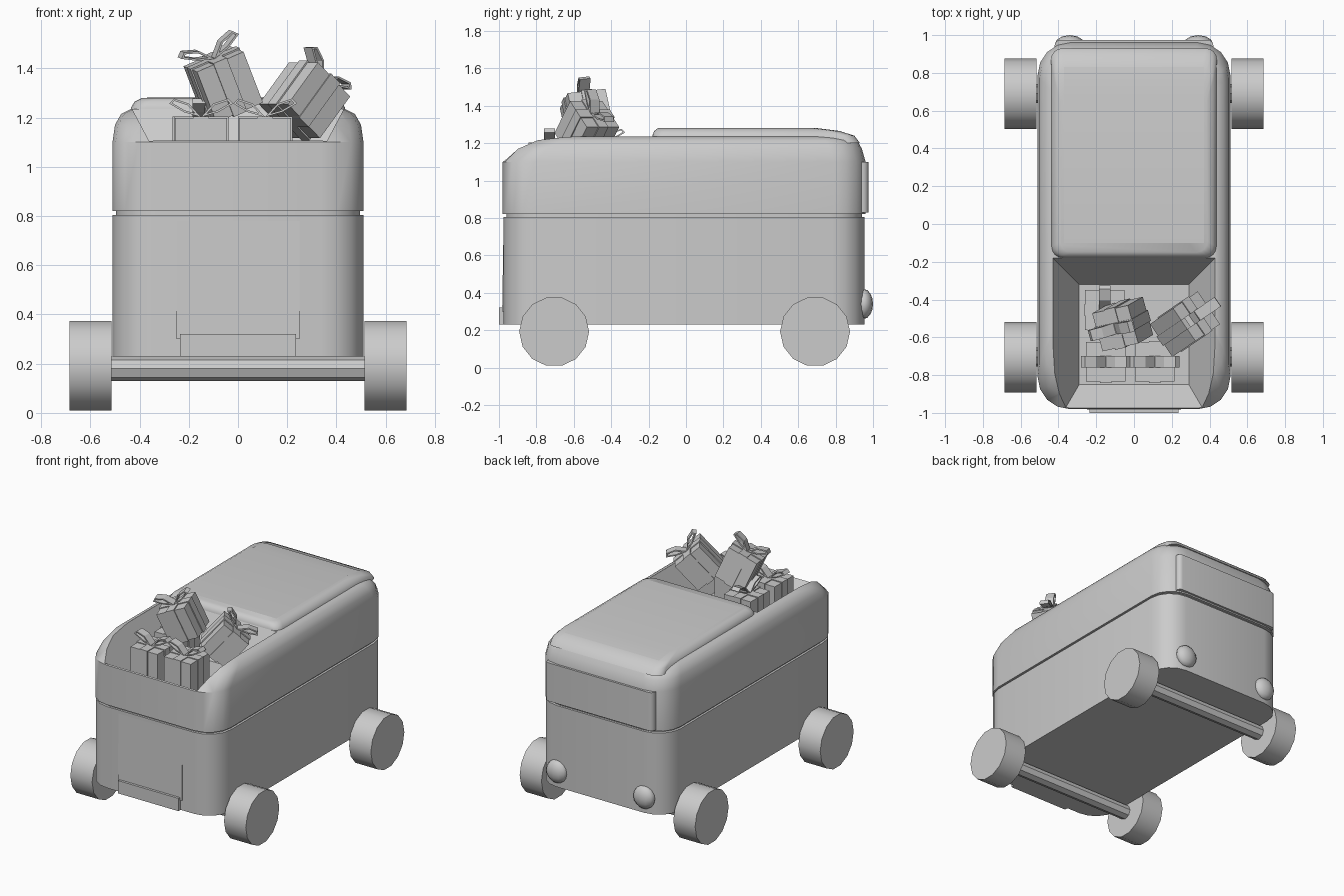
import bpy, bmesh, math
from mathutils import Matrix, Vector, Euler

cube = bpy.data.objects.get("Cube")
if cube:
    bpy.data.objects.remove(cube, do_unlink=True)

grey = bpy.data.materials.new("plain_grey")
grey.use_nodes = True
grey.diffuse_color = (0.6, 0.6, 0.6, 1)
grey.node_tree.nodes["Principled BSDF"].inputs["Base Color"].default_value = grey.diffuse_color


def finish(name, bm, smooth=None):
    """Turn a bmesh into a named, coloured object."""
    bmesh.ops.recalc_face_normals(bm, faces=bm.faces)
    mesh = bpy.data.meshes.new(name)
    bm.to_mesh(mesh)
    bm.free()
    mesh.materials.append(grey)
    obj = bpy.data.objects.new(name, mesh)
    bpy.context.collection.objects.link(obj)
    if smooth:
        shade(obj, smooth)
    return obj


def select(obj):
    bpy.ops.object.select_all(action='DESELECT')
    obj.select_set(True)
    bpy.context.view_layer.objects.active = obj


def shade(obj, degrees):
    select(obj)
    bpy.ops.object.shade_smooth_by_angle(angle=math.radians(degrees))


def ring(z, hx, y0, y1, r, segs=4):
    """Rounded rectangle at height z."""
    pts = []
    corners = [(hx - r, y1 - r), (r - hx, y1 - r), (r - hx, y0 + r), (hx - r, y0 + r)]
    for i, (cx, cy) in enumerate(corners):
        for k in range(segs + 1 if r > 0 else 1):
            a = math.pi / 2 * (i + k / segs)
            pts.append(Vector((cx + r * math.cos(a), cy + r * math.sin(a), z)))
    return pts


def loft(name, rings, smooth=None):
    bm = bmesh.new()
    loops = [[bm.verts.new(p) for p in pts] for pts in rings]
    for a, b in zip(loops, loops[1:]):
        for i in range(len(a)):
            j = (i + 1) % len(a)
            bm.faces.new((a[i], a[j], b[j], b[i]))
    bm.faces.new(loops[0])
    bm.faces.new(loops[-1])
    return finish(name, bm, smooth)


def add_box(bm, size, centre=(0, 0, 0)):
    bmesh.ops.create_cube(bm, size=1, matrix=Matrix.Translation(centre) @ Matrix.Diagonal((*size, 1)))


def box(name, size, centre):
    bm = bmesh.new()
    add_box(bm, size, centre)
    return finish(name, bm)


def cylinder(name, centre, radius, length, sides):
    bm = bmesh.new()
    mat = Matrix.Translation(centre) @ Matrix.Rotation(math.pi / 2, 4, 'Y')
    bmesh.ops.create_cone(bm, cap_ends=True, segments=sides, radius1=radius,
                          radius2=radius, depth=length, matrix=mat)
    return finish(name, bm, 40)


# Lower body and the recessed seam above it
R = 0.17
loft("lower_body", [ring(0.23, 0.51, -0.975, 0.955, R), ring(0.805, 0.51, -0.975, 0.955, R)], 35)
loft("body_seam", [ring(0.79, 0.495, -0.96, 0.94, R), ring(0.84, 0.495, -0.96, 0.94, R)], 35)

# Upper body, rounding over at the shoulders and sloping at the front
upper = loft("upper_body", [
    ring(0.82, 0.51, -0.98, 0.96, R),
    ring(1.10, 0.51, -0.98, 0.96, R),
    ring(1.17, 0.50, -0.91, 0.94, R),
    ring(1.215, 0.475, -0.84, 0.915, R),
    ring(1.235, 0.435, -0.74, 0.87, R)])

# Sloped cargo bay cut into the upper body
cutter = loft("bay_cutter", [
    ring(0.97, 0.29, -0.85, -0.32, 0),
    ring(1.235, 0.43, -1.09, -0.18, 0),
    ring(1.35, 0.45, -1.2, -0.18, 0)])
cut = upper.modifiers.new("bay", 'BOOLEAN')
cut.object = cutter
cut.operation = 'DIFFERENCE'
cut.solver = 'EXACT'
select(upper)
bpy.ops.object.modifier_apply(modifier=cut.name)
bpy.data.objects.remove(cutter, do_unlink=True)
shade(upper, 35)

# Raised lid behind the bay
loft("lid", [
    ring(1.20, 0.44, -0.18, 0.93, 0.06),
    ring(1.24, 0.435, -0.18, 0.90, 0.06),
    ring(1.265, 0.42, -0.17, 0.82, 0.06),
    ring(1.28, 0.39, -0.15, 0.70, 0.06)], 40)

# Thin panel following the top of the lid
bm = bmesh.new()
strip = [[bm.verts.new((x, y, z)) for x in (-0.37, 0.37)]
         for y, z in ((-0.10, 1.282), (0.70, 1.282), (0.83, 1.264))]
for a, b in zip(strip, strip[1:]):
    bm.faces.new((a[0], a[1], b[1], b[0]))
bmesh.ops.solidify(bm, geom=bm.faces[:], thickness=0.006)
finish("lid_panel", bm, 30)

# Front panel wedge, front step and rear plate
loft("front_panel", [
    ring(0.30, 0.25, -0.983, -0.95, 0),
    ring(0.78, 0.25, -0.975, -0.95, 0)])
box("front_step", (0.47, 0.06, 0.09), (0, -0.97, 0.275))
loft("rear_plate", [ring(0.83, 0.42, 0.90, 0.975, 0.03), ring(1.10, 0.42, 0.90, 0.975, 0.03)], 40)

# Wheels and axles
for end, y in (("front", -0.705), ("rear", 0.69)):
    cylinder(end + "_axle", (0, y, 0.18), 0.05, 1.06, 8)
    for side, s in (("left", 1), ("right", -1)):
        cylinder(f"{end}_wheel_{side}", (s * 0.6, y, 0.192), 0.187, 0.17, 14)

# Domed tail lamps
for side, s in (("left", 1), ("right", -1)):
    bm = bmesh.new()
    mat = Matrix.Translation((s * 0.34, 0.95, 0.34)) @ Matrix.Diagonal((0.08, 0.05, 0.08, 1))
    bmesh.ops.create_uvsphere(bm, u_segments=12, v_segments=8, radius=1, matrix=mat)
    finish("tail_lamp_" + side, bm, 60)


def gift(name, centre, rotation=(0, 0, 0)):
    """Wrapped box with crossed ribbon bands and a two-loop bow."""
    size, wide = 0.21, 0.06
    bm = bmesh.new()
    add_box(bm, (size, size, size + 0.015))
    add_box(bm, (wide, size + 0.012, size + 0.027))
    add_box(bm, (size + 0.012, wide, size + 0.027))
    loop = [(0, 0), (0.05, 0.055), (0.11, 0.075), (0.13, 0.055), (0.07, 0.02)]
    bow = []
    for s in (1, -1):
        pairs = [[bm.verts.new((s * x, y, z + size / 2 + 0.012)) for y in (-wide / 2, wide / 2)]
                 for x, z in loop]
        for i, a in enumerate(pairs):
            b = pairs[(i + 1) % len(pairs)]
            bow.append(bm.faces.new((a[0], a[1], b[1], b[0])))
    bmesh.ops.recalc_face_normals(bm, faces=bow)
    bmesh.ops.solidify(bm, geom=bow, thickness=0.008)
    bm.transform(Matrix.Translation(centre) @ Euler(rotation).to_matrix().to_4x4())
    return finish(name, bm)


# Gifts standing in the bay, with two tumbled on top
gift("gift_front_right", (-0.15, -0.73, 1.085))
gift("gift_front_left", (0.11, -0.73, 1.085))
gift("gift_back_right", (-0.155, -0.455, 1.085), (0, 0, math.pi / 2))
gift("gift_top_right", (-0.06, -0.53, 1.335), (0.12, -0.4, 0.22))
gift("gift_top_left", (0.27, -0.53, 1.27), (0, 0.72, 0.6))
